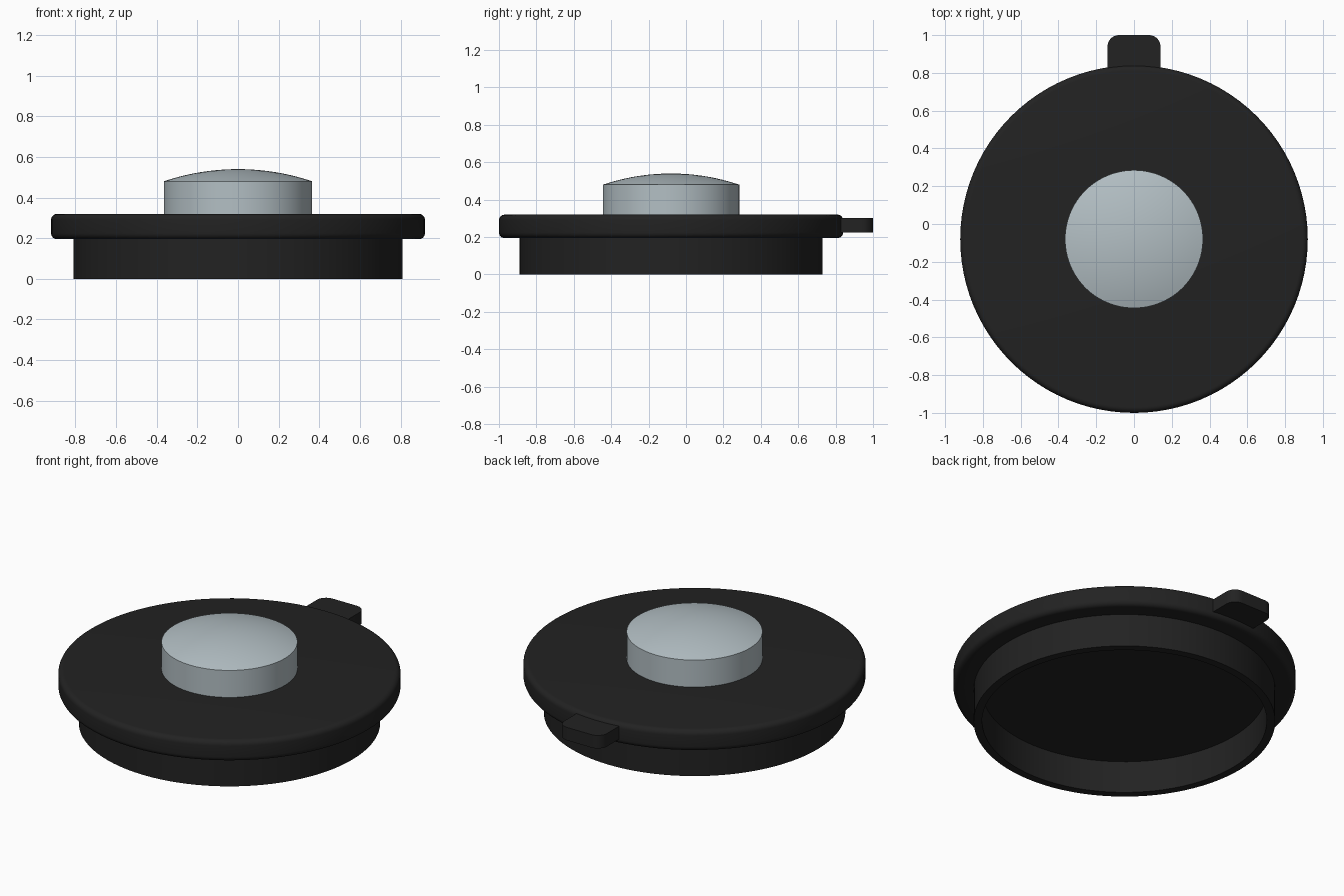
import bpy
import bmesh
from math import sin, cos, pi, radians

cube = bpy.data.objects.get("Cube")
if cube:
    bpy.data.objects.remove(cube, do_unlink=True)

CENTRE_Y = -0.08
SEGMENTS = 96


def material(name, colour):
    mat = bpy.data.materials.new(name)
    mat.use_nodes = True
    mat.diffuse_color = colour
    mat.node_tree.nodes["Principled BSDF"].inputs["Base Color"].default_value = colour
    return mat


def finish(name, bm, mat):
    bmesh.ops.recalc_face_normals(bm, faces=bm.faces)
    mesh = bpy.data.meshes.new(name)
    bm.to_mesh(mesh)
    bm.free()
    mesh.materials.append(mat)
    obj = bpy.data.objects.new(name, mesh)
    bpy.context.collection.objects.link(obj)
    bpy.ops.object.select_all(action='DESELECT')
    obj.select_set(True)
    bpy.context.view_layer.objects.active = obj
    bpy.ops.object.shade_smooth_by_angle(angle=radians(35))
    return obj


def lathe(name, profile, mat):
    """Spin a (radius, height) profile around the vertical axis."""
    bm = bmesh.new()
    verts = [bm.verts.new((r, 0, z)) for r, z in profile]
    edges = [bm.edges.new(pair) for pair in zip(verts, verts[1:])]
    bmesh.ops.spin(bm, geom=verts + edges, axis=(0, 0, 1), cent=(0, 0, 0),
                   angle=2 * pi, steps=SEGMENTS, use_duplicate=False)
    bmesh.ops.remove_doubles(bm, verts=bm.verts, dist=0.0002)
    obj = finish(name, bm, mat)
    obj.location.y = CENTRE_Y
    return obj


def arc(cx, cy, radius, start, end, steps):
    angles = [radians(start + (end - start) * i / steps) for i in range(steps + 1)]
    return [(cx + radius * cos(a), cy + radius * sin(a)) for a in angles]


black = material("black rubber", (0.016, 0.016, 0.016, 1))
grey = material("pale blue grey", (0.45, 0.52, 0.55, 1))

# Lid: hollow skirt below a disc with a rounded rim
fillet = 0.03
lid = [(0, 0.19), (0.765, 0.19), (0.765, 0), (0.81, 0), (0.81, 0.195)]
lid += arc(0.92 - fillet, 0.195 + fillet, fillet, -90, 0, 6)
lid += arc(0.92 - fillet, 0.32 - fillet, fillet, 0, 90, 6)
lid += [(0, 0.32)]
lathe("lid", lid, black)

# Button: short cylinder with a shallow spherical cap
radius, rise, edge_z = 0.365, 0.06, 0.48
sphere = (radius ** 2 + rise ** 2) / (2 * rise)
button = [(0, 0.315), (radius, 0.315)]
for i in range(12, -1, -1):
    r = radius * i / 12
    button.append((r, edge_z + rise - sphere + (sphere ** 2 - r ** 2) ** 0.5))
lathe("button", button, grey)

# Pull tab at the back with rounded outer corners
half, corner = 0.14, 0.06
outline = [(-half, 0.78), (half, 0.78)]
outline += arc(half - corner, 1 - corner, corner, 0, 90, 8)
outline += arc(corner - half, 1 - corner, corner, 90, 180, 8)
bm = bmesh.new()
base = bm.faces.new([bm.verts.new((x, y, 0.225)) for x, y in outline])
top = bmesh.ops.extrude_face_region(bm, geom=[base], use_keep_orig=True)
bmesh.ops.translate(bm, vec=(0, 0, 0.077),
                    verts=[v for v in top["geom"] if isinstance(v, bmesh.types.BMVert)])
finish("pull_tab", bm, black)
